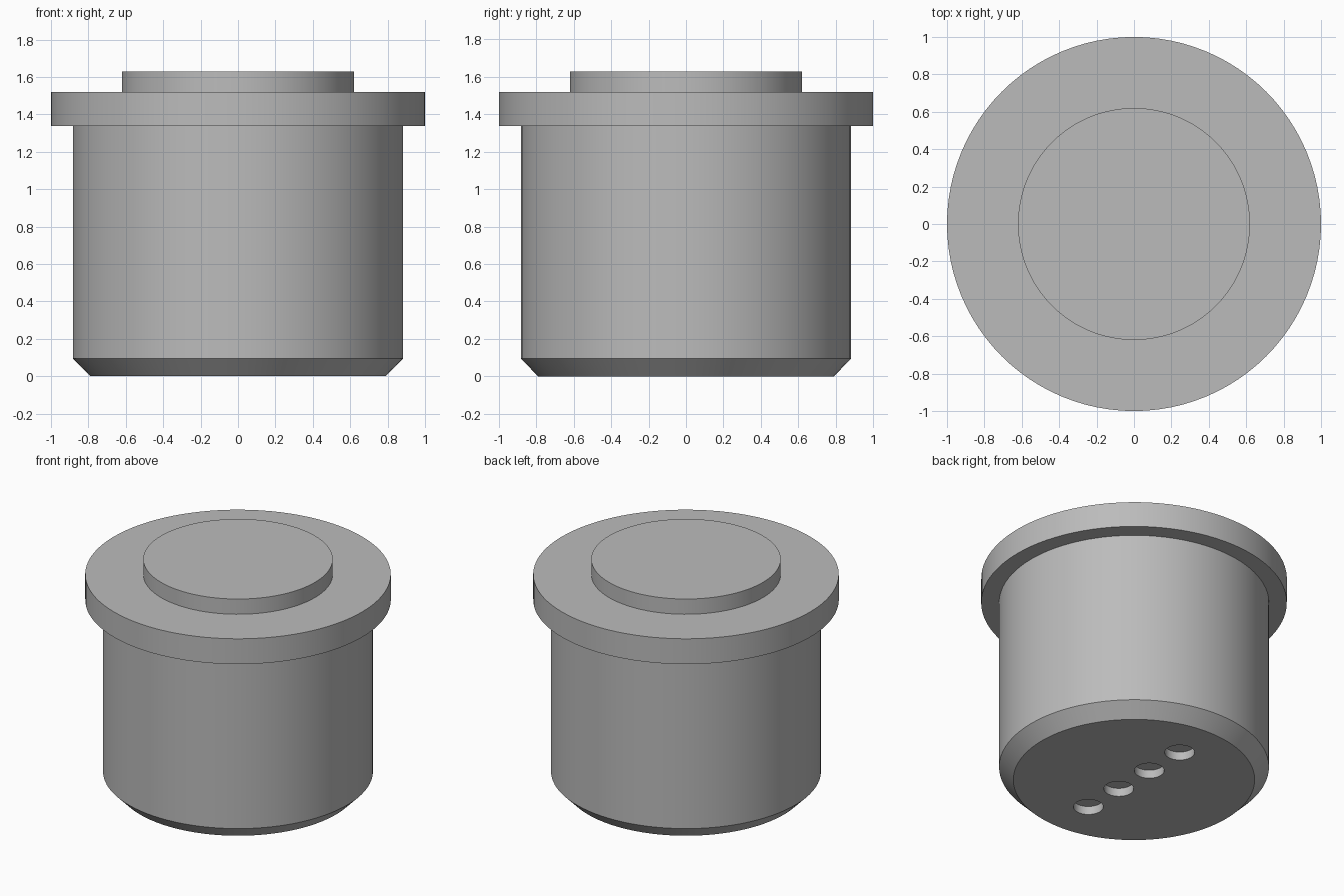
import bpy
import bmesh
from math import cos, sin, tau, radians

SEGMENTS = 96

default_cube = bpy.data.objects.get("Cube")
if default_cube:
    bpy.data.objects.remove(default_cube, do_unlink=True)

grey = bpy.data.materials.new("mid grey")
grey.use_nodes = True
colour = (0.5, 0.5, 0.5, 1.0)
grey.diffuse_color = colour
grey.node_tree.nodes["Principled BSDF"].inputs["Base Color"].default_value = colour


def lathe(name, profile, segments, centre=(0, 0)):
    """Closed solid turned about a vertical axis from (radius, height) pairs."""
    bm = bmesh.new()
    rings = [[bm.verts.new((centre[0] + r * cos(tau * i / segments),
                            centre[1] + r * sin(tau * i / segments), z))
              for i in range(segments)] for r, z in profile]
    for low, high in zip(rings, rings[1:]):
        for i in range(segments):
            j = (i + 1) % segments
            bm.faces.new((low[i], low[j], high[j], high[i]))
    bm.faces.new(rings[0][::-1])
    bm.faces.new(rings[-1])
    bmesh.ops.recalc_face_normals(bm, faces=bm.faces)
    mesh = bpy.data.meshes.new(name)
    bm.to_mesh(mesh)
    bm.free()
    mesh.materials.append(grey)
    obj = bpy.data.objects.new(name, mesh)
    bpy.context.collection.objects.link(obj)
    return obj


# Housing: chamfered barrel, wide flange and raised cap in one turned solid
housing = lathe("housing", [(0.79, 0), (0.883, 0.095), (0.883, 1.337),
                            (1.0, 1.337), (1.0, 1.52),
                            (0.62, 1.52), (0.62, 1.63)], SEGMENTS)

# Row of four shallow blind holes in the underside
bpy.context.view_layer.objects.active = housing
for n in range(4):
    y = (n - 1.5) * 0.31
    cutter = lathe("hole_cutter", [(0.098, -0.1), (0.098, 0.06)], 48, (0, y))
    cutter.hide_render = True
    cut = housing.modifiers.new("hole", "BOOLEAN")
    cut.operation = "DIFFERENCE"
    cut.solver = "EXACT"
    cut.object = cutter
    bpy.ops.object.modifier_apply(modifier=cut.name)
    bpy.data.objects.remove(cutter, do_unlink=True)

# Smooth round walls with crisp rims
bpy.ops.object.select_all(action="DESELECT")
housing.select_set(True)
bpy.ops.object.shade_smooth_by_angle(angle=radians(30))
